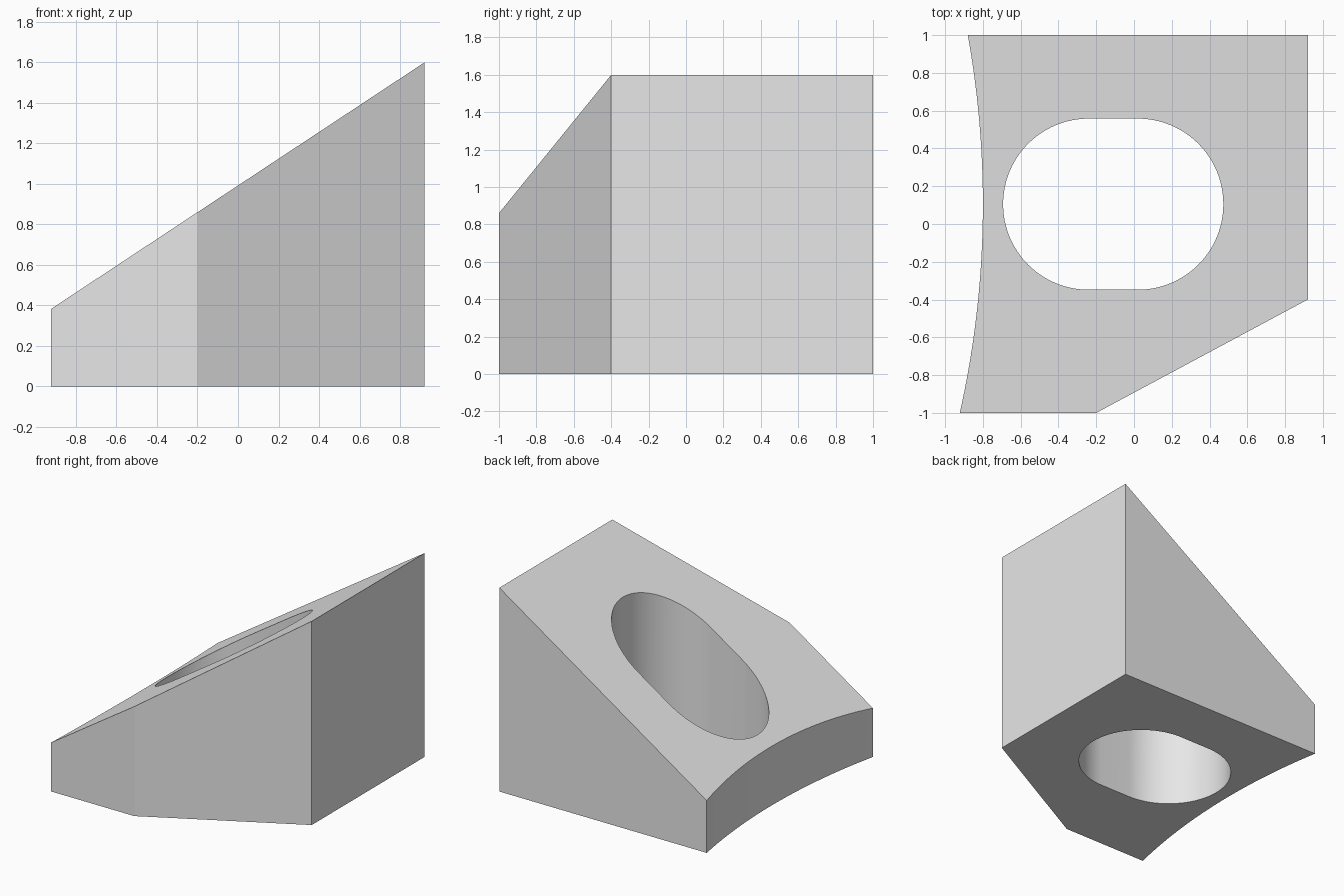
import bpy
import bmesh
from math import cos, sin, pi, asin

cube = bpy.data.objects.get("Cube")
if cube:
    bpy.data.objects.remove(cube, do_unlink=True)

# Plain grey material
grey = bpy.data.materials.new("light grey")
grey.use_nodes = True
grey.diffuse_color = (0.8, 0.8, 0.8, 1)
grey.node_tree.nodes["Principled BSDF"].inputs["Base Color"].default_value = (0.8, 0.8, 0.8, 1)


def arc(cx, cy, radius, start, end, steps):
    angles = [start + (end - start) * i / steps for i in range(steps + 1)]
    return [(cx + radius * cos(a), cy + radius * sin(a)) for a in angles]


def add_loop(bm, points):
    verts = [bm.verts.new((x, y, 0)) for x, y in points]
    return [bm.edges.new((v, verts[i - 1])) for i, v in enumerate(verts)]


# Footprint: straight back and sides, chamfered front corner, concave right side
mid_y, radius = 0.105, 5.05
concave = arc(-0.8 - radius, mid_y, radius,
              asin((1 - mid_y) / radius), asin((-1 - mid_y) / radius), 32)
outline = concave + [(-0.2, -1), (0.92, -0.4), (0.92, 1)]

# Slot running through the block
slot_r = 0.453
slot = (arc(0.02, mid_y, slot_r, -pi / 2, pi / 2, 48)
        + arc(-0.24, mid_y, slot_r, pi / 2, 3 * pi / 2, 48))

# Fill the footprint around the slot, then raise it to the sloping top
bm = bmesh.new()
edges = add_loop(bm, outline) + add_loop(bm, slot)
bmesh.ops.triangle_fill(bm, use_beauty=True, use_dissolve=False, edges=edges)
raised = bmesh.ops.extrude_face_region(bm, geom=bm.faces[:], use_keep_orig=True)
for v in raised["geom"]:
    if isinstance(v, bmesh.types.BMVert):
        v.co.z = 0.992 + 0.66 * v.co.x
bmesh.ops.recalc_face_normals(bm, faces=bm.faces[:])

mesh = bpy.data.meshes.new("slotted_wedge")
bm.to_mesh(mesh)
bm.free()
mesh.materials.append(grey)
wedge = bpy.data.objects.new("slotted_wedge", mesh)
bpy.context.collection.objects.link(wedge)

# Smooth curved walls, keep corners crisp
bpy.ops.object.select_all(action='DESELECT')
wedge.select_set(True)
bpy.context.view_layer.objects.active = wedge
bpy.ops.object.shade_smooth_by_angle(angle=pi / 9)
